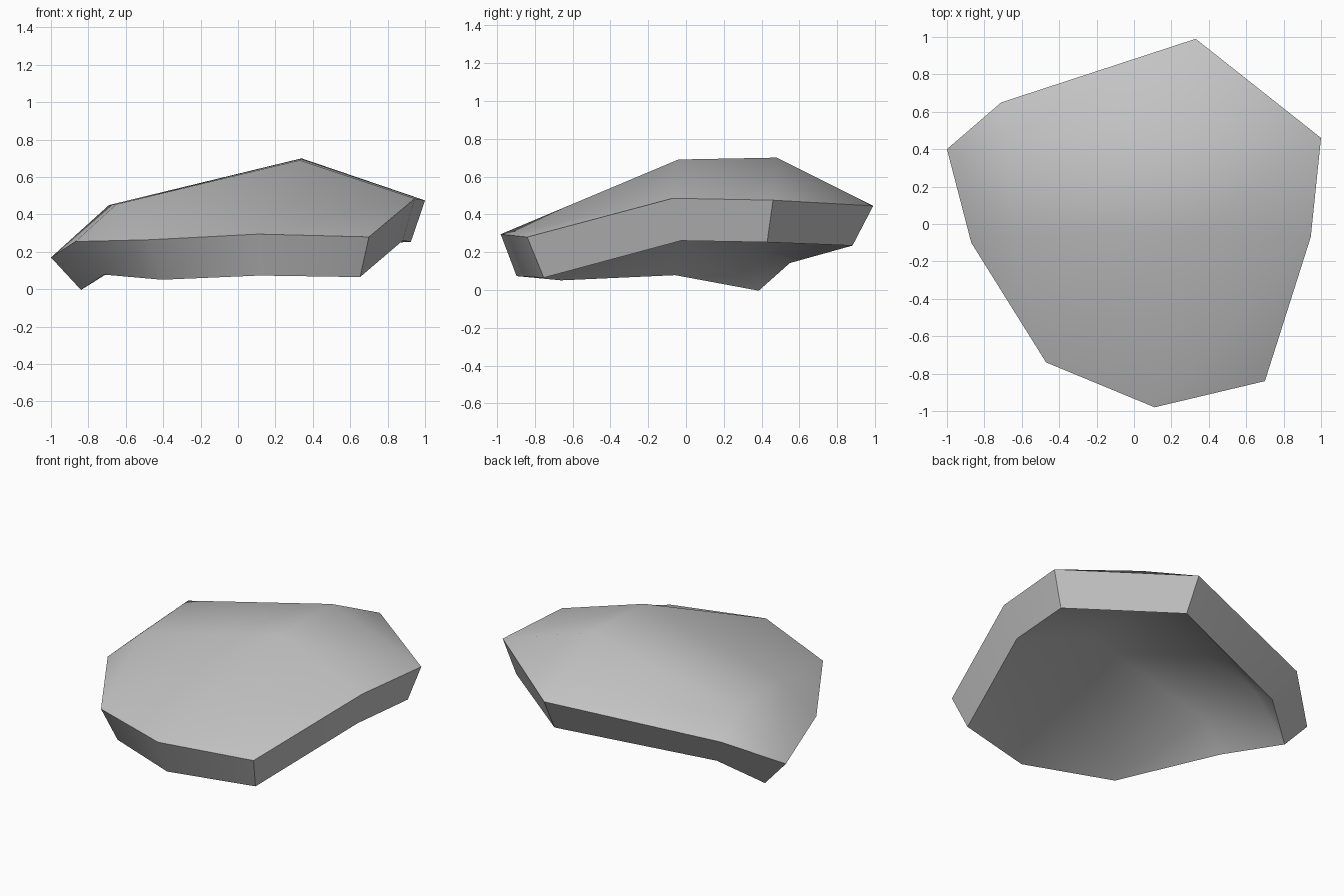
import bpy
import bmesh
import math

cube = bpy.data.objects.get("Cube")
if cube:
    bpy.data.objects.remove(cube, do_unlink=True)

# Rough stone grey
stone = bpy.data.materials.new("stone_grey")
stone.use_nodes = True
colour = (0.55, 0.55, 0.55, 1.0)
stone.diffuse_color = colour
stone.node_tree.nodes["Principled BSDF"].inputs["Base Color"].default_value = colour

# Upper surface: rim points A to I (counter-clockwise seen from below), ridge points P to S
points = {
    "A": (-1.00, 0.40, 0.17), "B": (-0.71, 0.65, 0.33), "C": (0.33, 0.99, 0.445),
    "D": (1.00, 0.46, 0.475), "E": (0.945, -0.07, 0.485), "F": (0.70, -0.84, 0.28),
    "G": (0.11, -0.98, 0.295), "H": (-0.47, -0.74, 0.265), "I": (-0.87, -0.10, 0.255),
    "P": (-0.69, 0.47, 0.45), "Q": (0.34, 0.48, 0.70),
    "R": (-0.65, -0.06, 0.455), "S": (0.33, -0.04, 0.69),
}
faces = ["AIRP", "IHR", "HGSR", "GFES", "RSQP", "SEDQ", "PQCB", "APB", "QDC"]

bm = bmesh.new()
verts = {name: bm.verts.new(co) for name, co in points.items()}
for face in faces:
    bm.faces.new([verts[name] for name in face])
bm.normal_update()
mesh = bpy.data.meshes.new("rock_slab")
bm.to_mesh(mesh)
bm.free()
mesh.materials.append(stone)
slab = bpy.data.objects.new("rock_slab", mesh)
bpy.context.collection.objects.link(slab)

# Thicken the surface downwards into a slab with a hollow underside
solid = slab.modifiers.new("thickness", "SOLIDIFY")
solid.thickness = 0.237
solid.offset = -1.0

bpy.ops.object.select_all(action="DESELECT")
slab.select_set(True)
bpy.context.view_layer.objects.active = slab
bpy.ops.object.modifier_apply(modifier=solid.name)

# Smooth top and underside, crisp rim
bpy.ops.object.shade_smooth_by_angle(angle=math.radians(36))
